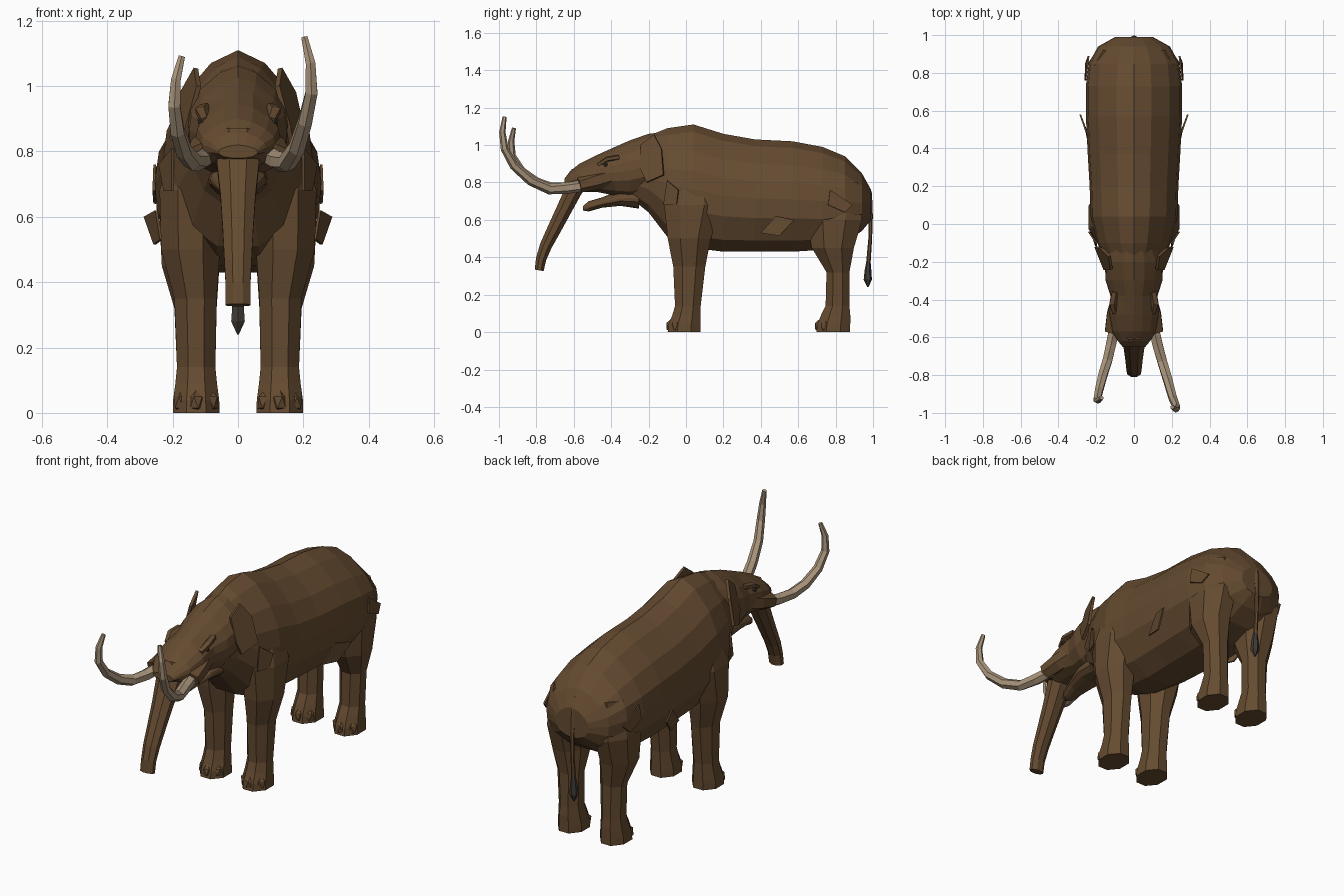
import bpy, bmesh
from math import sin, cos, pi
from mathutils import Vector

cube = bpy.data.objects.get("Cube")
if cube:
    bpy.data.objects.remove(cube)


def material(name, color):
    m = bpy.data.materials.new(name)
    m.use_nodes = True
    m.diffuse_color = (*color, 1)
    bsdf = m.node_tree.nodes["Principled BSDF"]
    bsdf.inputs["Base Color"].default_value = (*color, 1)
    bsdf.inputs["Roughness"].default_value = 0.9
    return m


HIDE = material("brown hide", (0.13, 0.07, 0.03))
IVORY = material("ivory", (0.40, 0.30, 0.20))
DARK = material("dark hair", (0.05, 0.043, 0.035))


def finish(name, bm, mat, mirror=False):
    bmesh.ops.recalc_face_normals(bm, faces=bm.faces)
    mesh = bpy.data.meshes.new(name)
    bm.to_mesh(mesh)
    bm.free()
    mesh.materials.append(mat)
    ob = bpy.data.objects.new(name, mesh)
    bpy.context.collection.objects.link(ob)
    if mirror:
        ob.modifiers.new("Mirror", 'MIRROR').use_mirror_merge = False
    return ob


def loft(name, rings, mat, mirror=False):
    """Skin a list of equal-length point rings and cap both ends."""
    bm = bmesh.new()
    rows = [[bm.verts.new(p) for p in ring] for ring in rings]
    n = len(rows[0])
    for a, b in zip(rows, rows[1:]):
        for i in range(n):
            j = (i + 1) % n
            bm.faces.new((a[i], a[j], b[j], b[i]))
    bm.faces.new(rows[0])
    bm.faces.new(rows[-1])
    return finish(name, bm, mat, mirror)


# Half cross-section shared by torso, head and jaw
HALF = [(0, 1), (.36, .88), (.74, .57), (.95, .25), (1, -.05),
        (.97, -.4), (.72, -.8), (.32, -1)]
SECTION = HALF + [(-x, z) for x, z in reversed(HALF[1:])]


def trunk_section(name, stations):
    """Stations along y: (y, top, bottom, half width)."""
    rings = [[(x * w, y, (t + b) / 2 + z * (t - b) / 2) for x, z in SECTION]
             for y, t, b, w in stations]
    return loft(name, rings, HIDE)


def tube(name, path, mat, sides=6, mirror=False):
    """Path entries: (x, y, z, half width, half depth)."""
    pts = [Vector(p[:3]) for p in path]
    rings = []
    for k, p in enumerate(path):
        t = (pts[min(k + 1, len(pts) - 1)] - pts[max(k - 1, 0)]).normalized()
        side = (Vector((1, 0, 0)) - t * t.x).normalized()
        up = t.cross(side)
        angles = [2 * pi * (i + .5) / sides for i in range(sides)]
        rings.append([pts[k] + side * cos(a) * p[3] + up * sin(a) * p[4] for a in angles])
    return loft(name, rings, mat, mirror)


def plate(name, points, thickness=.008):
    bm = bmesh.new()
    bm.faces.new([bm.verts.new(p) for p in points])
    ob = finish(name, bm, HIDE, True)
    sol = ob.modifiers.new("Solidify", 'SOLIDIFY')
    sol.thickness = thickness
    sol.offset = 0
    return ob


# Torso, head and lower jaw
trunk_section("torso", [
    (-.30, 1.0, .72, .11), (-.2, 1.05, .64, .145), (-.1, 1.09, .51, .195),
    (.04, 1.11, .45, .23), (.2, 1.06, .43, .235), (.37, 1.03, .43, .245),
    (.57, 1.02, .43, .255), (.73, .99, .44, .255), (.85, .94, .48, .24),
    (.94, .85, .54, .19), (.99, .76, .60, .1)])
trunk_section("head", [
    (-.12, 1.07, .80, .12), (-.2, 1.06, .74, .155), (-.3, 1.025, .72, .15),
    (-.38, .99, .73, .125), (-.48, .945, .75, .13), (-.57, .90, .75, .115),
    (-.62, .86, .77, .085), (-.65, .82, .78, .06)])
trunk_section("lower_jaw", [
    (-.25, .78, .66, .09), (-.35, .76, .675, .085), (-.45, .72, .665, .06),
    (-.52, .70, .645, .04), (-.55, .675, .65, .02)])

# Trunk
tube("trunk", [
    (0, -.56, .85, .07, .06), (0, -.60, .76, .07, .05), (0, -.65, .66, .058, .045),
    (0, -.705, .55, .05, .04), (0, -.75, .46, .045, .035),
    (0, -.775, .39, .041, .03), (0, -.785, .33, .041, .026)], HIDE, 8)

# Tusk sockets and the two differing tusks
tube("tusk_sockets", [(.08, -.38, .84, .04, .05), (.1, -.48, .81, .05, .05),
                      (.115, -.57, .785, .045, .04)], HIDE, 6, True)


def tusk(name, centres):
    radii = [.031, .031, .029, .027, .024, .021, .017, .011]
    tube(name, [(*c, r, r) for c, r in zip(centres, radii)], IVORY)


tusk("left_tusk", [(.10, -.53, .785), (.125, -.64, .77), (.15, -.73, .765),
                   (.18, -.83, .81), (.205, -.92, .89), (.225, -.97, .98),
                   (.222, -.982, 1.07), (.203, -.97, 1.15)])
tusk("right_tusk", [(-.10, -.53, .785), (-.12, -.63, .77), (-.14, -.72, .77),
                    (-.165, -.80, .80), (-.185, -.88, .86), (-.195, -.93, .94),
                    (-.19, -.935, 1.02), (-.172, -.92, 1.09)])

# Ears: flaps that swing outward towards the back and bottom
EAR = [(-.24, 1.0), (-.17, 1.055), (-.13, .98), (-.12, .84), (-.21, .80), (-.24, .87)]
plate("ears", [(.155 + (y + .24) * .4 - max(0, z - .9) * .35, y, z) for y, z in EAR], .015)

# Brows and eyes
tube("brows", [(.10, -.36, .935, .02, .015), (.112, -.42, .925, .022, .014),
               (.10, -.47, .895, .016, .012)], HIDE, 5, True)
bm = bmesh.new()
bmesh.ops.create_icosphere(bm, subdivisions=1, radius=.013)
bmesh.ops.translate(bm, verts=bm.verts, vec=(.113, -.43, .895))
finish("eyes", bm, DARK, True)

# Loose hair locks on shoulder, flank and haunch
plate("shoulder_locks", [(.2, -.1, .81), (.24, -.04, .76), (.225, -.05, .68), (.2, -.12, .68)])
plate("flank_locks", [(.25, .48, .62), (.285, .58, .60), (.255, .5, .515), (.235, .40, .53)])
plate("haunch_locks", [(.255, .77, .76), (.24, .89, .68), (.255, .85, .64), (.258, .76, .68)])


# Legs: stations are (z, centre x, half width, front y, back y)
def legs(name, stations):
    rings = []
    for z, cx, rx, y0, y1 in stations:
        angles = [2 * pi * (i + .5) / 8 for i in range(8)]
        rings.append([(cx + rx * 1.06 * cos(a), (y0 + y1) / 2 + (y1 - y0) * .53 * sin(a), z)
                      for a in angles])
    loft(name, rings, HIDE, True)


def toes(name, front):
    bm = bmesh.new()
    for x, dy in ((.082, .03), (.128, 0), (.174, .03)):
        made = bmesh.ops.create_icosphere(bm, subdivisions=1, radius=.03)["verts"]
        for v in made:
            v.co = Vector((v.co.x * .85 + x, v.co.y + front + dy + .028,
                           max(0, v.co.z * 1.3 + .032)))
    finish(name, bm, HIDE, True)


legs("front_legs", [
    (0, .128, .073, -.10, .08), (.04, .128, .072, -.095, .08), (.09, .128, .065, -.075, .08),
    (.14, .128, .06, -.06, .08), (.35, .13, .066, -.07, .105), (.5, .145, .092, -.10, .135),
    (.68, .145, .097, -.12, .19), (.85, .13, .07, -.06, .15)])
legs("hind_legs", [
    (0, .128, .073, .695, .88), (.04, .128, .072, .70, .88), (.09, .128, .065, .72, .88),
    (.14, .128, .06, .745, .875), (.32, .13, .066, .75, .875), (.45, .145, .09, .67, .90),
    (.6, .145, .098, .64, .945), (.8, .13, .08, .66, .92)])
toes("front_toes", -.107)
toes("hind_toes", .688)

# Tail and its tuft
tube("tail", [(0, .94, .80, .04, .025), (0, .975, .74, .028, .02), (0, .988, .62, .014, .011),
              (0, .985, .5, .01, .01), (0, .975, .37, .012, .012)], HIDE)
tube("tail_tuft", [(0, .977, .40, .008, .008), (0, .973, .33, .02, .018),
                   (0, .972, .28, .024, .022), (0, .972, .24, .003, .003)], DARK)
